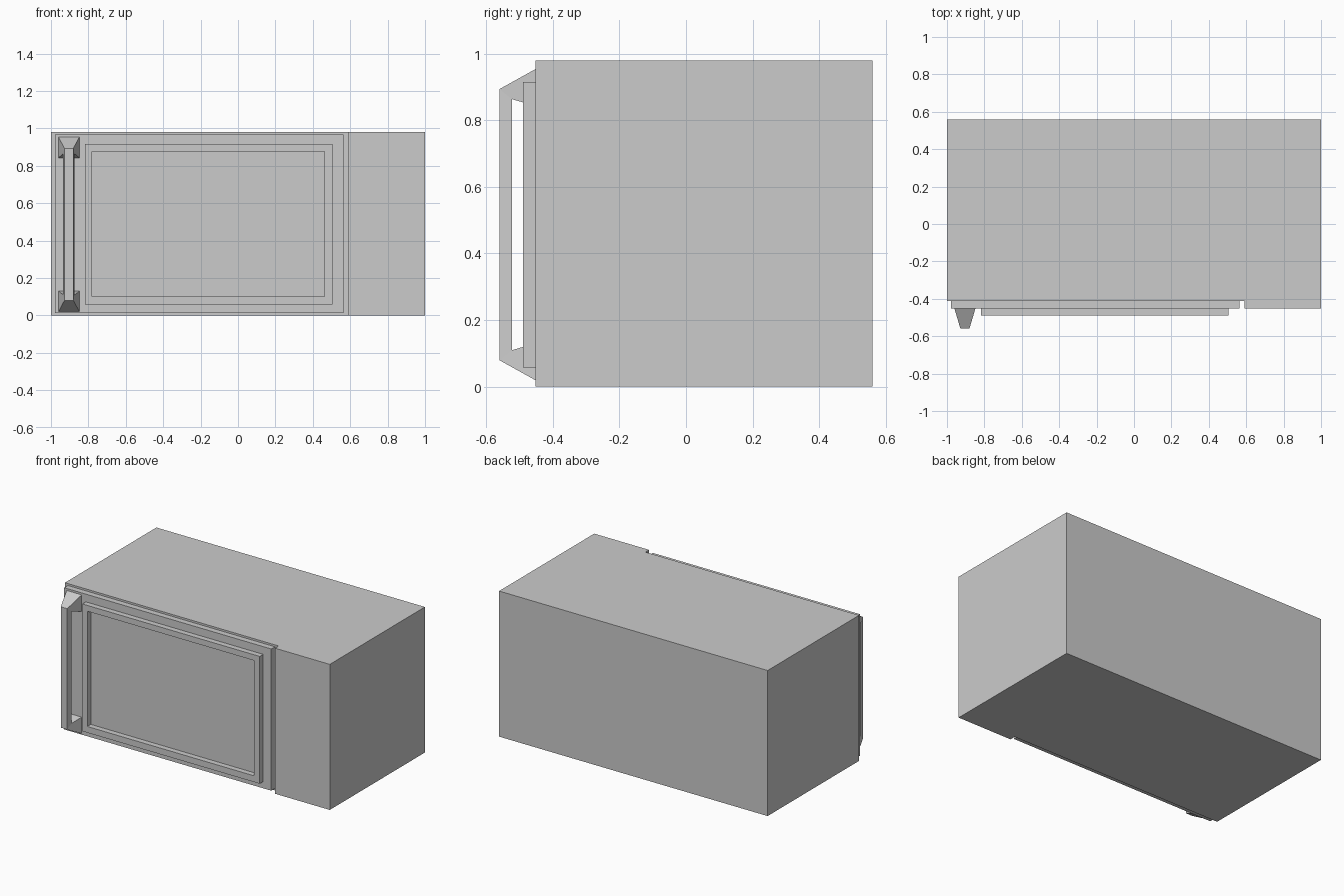
import bpy, bmesh

if "Cube" in bpy.data.objects:
    bpy.data.objects.remove(bpy.data.objects["Cube"])


def finish(name, bm):
    bmesh.ops.recalc_face_normals(bm, faces=bm.faces)
    mesh = bpy.data.meshes.new(name)
    bm.to_mesh(mesh)
    bm.free()
    obj = bpy.data.objects.new(name, mesh)
    bpy.context.collection.objects.link(obj)
    return obj


def loft(name, rings, closed=False):
    """Skin rings of points; cap the ends, or join them if closed."""
    bm = bmesh.new()
    vs = [[bm.verts.new(p) for p in ring] for ring in rings]
    n = len(vs[0])
    pairs = list(zip(vs, vs[1:]))
    if closed:
        pairs.append((vs[-1], vs[0]))
    for a, b in pairs:
        for i in range(n):
            j = (i + 1) % n
            bm.faces.new((a[i], a[j], b[j], b[i]))
    if not closed:
        bm.faces.new(vs[0])
        bm.faces.new(vs[-1])
    return finish(name, bm)


def rect(x0, x1, z0, z1, y):
    return [(x0, y, z0), (x1, y, z0), (x1, y, z1), (x0, y, z1)]


# Cabinet with the control panel standing proud on the right
plan = [(-1, .56), (-1, -.413), (.592, -.413), (.592, -.452), (1, -.452), (1, .56)]
loft("cabinet", [[(x, y, z) for x, y in plan] for z in (0, .98)])

# Door slab
loft("door", [rect(-.978, .564, .013, .967, y) for y in (-.413, -.452)])

# Raised window frame
outer, inner = (-.817, .504, .058, .915), (-.78, .462, .1, .876)
loft("window_frame", [rect(*outer, -.452), rect(*outer, -.489),
                      rect(*inner, -.489), rect(*inner, -.452)], closed=True)

# Handle: wide feet tapering into a slim vertical bar, mirrored top to bottom
cx, mid = -.904, .4865


def section(outer_pt, inner_pt, sign):
    (yo, zo, wo), (yi, zi, wi) = outer_pt, inner_pt
    zo, zi = mid + sign * zo, mid + sign * zi
    return [(cx - wo, yo, zo), (cx + wo, yo, zo), (cx + wi, yi, zi), (cx - wi, yi, zi)]


foot = ((-.452, .467, .056), (-.452, .356, .056))
corner = ((-.56, .407, .024), (-.523, .377, .031))
loft("handle", [section(*foot, 1), section(*corner, 1),
                section(*corner, -1), section(*foot, -1)])
